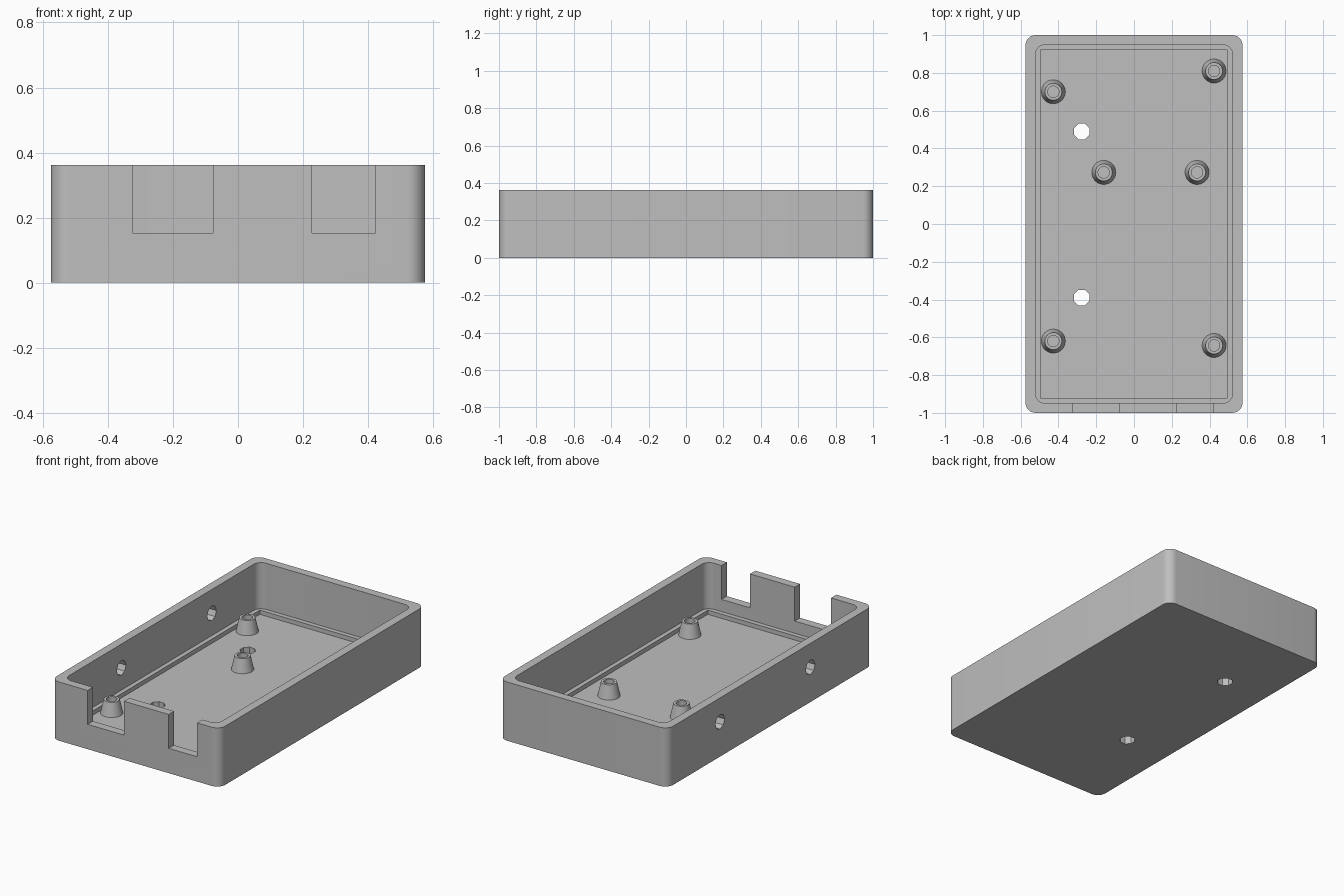
import bpy, bmesh
from math import sin, cos, pi, radians
from mathutils import Matrix

cube = bpy.data.objects.get("Cube")
if cube:
    bpy.data.objects.remove(cube, do_unlink=True)

GREY = (0.52, 0.52, 0.52, 1)
grey = bpy.data.materials.new("light grey plastic")
grey.use_nodes = True
grey.diffuse_color = GREY
grey.node_tree.nodes["Principled BSDF"].inputs["Base Color"].default_value = GREY

HEIGHT, FLOOR, LEDGE = 0.362, 0.052, 0.078
ABOVE = HEIGHT + 0.1


def add_object(name, bm):
    bmesh.ops.recalc_face_normals(bm, faces=bm.faces)
    mesh = bpy.data.meshes.new(name)
    bm.to_mesh(mesh)
    bm.free()
    mesh.materials.append(grey)
    obj = bpy.data.objects.new(name, mesh)
    bpy.context.collection.objects.link(obj)
    return obj


def box(name, x0, x1, y0, y1, z0, z1, radius=0):
    """Box whose upright edges may be rounded."""
    bm = bmesh.new()
    bmesh.ops.create_cube(bm, size=1)
    for v in bm.verts:
        v.co = (x1 if v.co.x > 0 else x0, y1 if v.co.y > 0 else y0, z1 if v.co.z > 0 else z0)
    if radius:
        upright = [e for e in bm.edges if abs(e.verts[0].co.z - e.verts[1].co.z) > 0.01]
        bmesh.ops.bevel(bm, geom=upright, offset=radius, segments=8, profile=0.5, affect='EDGES')
    return add_object(name, bm)


def rod(name, centre, length, radius, sides, along_x=False):
    bm = bmesh.new()
    turn = Matrix.Rotation(pi / 2, 4, 'Y') if along_x else Matrix.Rotation(pi / sides, 4, 'Z')
    bmesh.ops.create_cone(bm, cap_ends=True, segments=sides, radius1=radius, radius2=radius,
                          depth=length, matrix=Matrix.Translation(centre) @ turn)
    return add_object(name, bm)


def lathe(name, x, y, profile, sides=32):
    """Turn a (radius, height) profile around an upright axis."""
    bm = bmesh.new()
    rings = [[bm.verts.new((x + r * cos(2 * pi * i / sides), y + r * sin(2 * pi * i / sides), z))
              for i in range(sides)] for r, z in profile]
    for a, b in zip(rings, rings[1:]):
        for i in range(sides):
            j = (i + 1) % sides
            bm.faces.new((a[i], a[j], b[j], b[i]))
    return add_object(name, bm)


def smooth(obj):
    bpy.ops.object.select_all(action='DESELECT')
    obj.select_set(True)
    bpy.context.view_layer.objects.active = obj
    bpy.ops.object.shade_smooth_by_angle(angle=radians(30))


# Tray body
tray = box("tray", -0.575, 0.575, -1, 1, 0, HEIGHT, 0.055)

# Cavity, sunken floor and the two front cable slots
cutters = [
    box("cavity_cutter", -0.522, 0.522, -0.948, 0.948, LEDGE, ABOVE, 0.05),
    box("floor_cutter", -0.495, 0.495, -0.92, 0.92, FLOOR, 0.2),
    box("wide_slot_cutter", -0.325, -0.077, -1.1, -0.93, 0.153, ABOVE),
    box("narrow_slot_cutter", 0.228, 0.422, -1.1, -0.93, 0.153, ABOVE),
]
# Screw holes through the floor and the right wall
for y in (0.49, -0.39):
    cutters.append(rod("floor_hole_cutter", (-0.277, y, 0.02), 0.2, 0.045, 8))
    cutters.append(rod("wall_hole_cutter", (-0.55, y, 0.215), 0.2, 0.045, 8, along_x=True))

for cutter in cutters:
    cutter.hide_render = True
    mod = tray.modifiers.new(cutter.name, 'BOOLEAN')
    mod.operation = 'DIFFERENCE'
    mod.solver = 'EXACT'
    mod.object = cutter

# Bake the cuts, then drop the cutters
graph = bpy.context.evaluated_depsgraph_get()
cut_mesh = bpy.data.meshes.new_from_object(tray.evaluated_get(graph))
tray.modifiers.clear()
tray.data = cut_mesh
for cutter in cutters:
    bpy.data.objects.remove(cutter, do_unlink=True)
smooth(tray)

# Tapered hollow standoffs
TOP = 0.137
standoffs = {
    "back_right": (-0.427, 0.70), "back_left": (0.424, 0.81),
    "middle_right": (-0.16, 0.273), "middle_left": (0.334, 0.273),
    "front_right": (-0.427, -0.62), "front_left": (0.424, -0.643),
}
for place, (x, y) in standoffs.items():
    post = lathe(place + "_standoff", x, y,
                 [(0.064, FLOOR - 0.002), (0.045, TOP), (0.03, TOP), (0.03, FLOOR - 0.002)])
    smooth(post)
